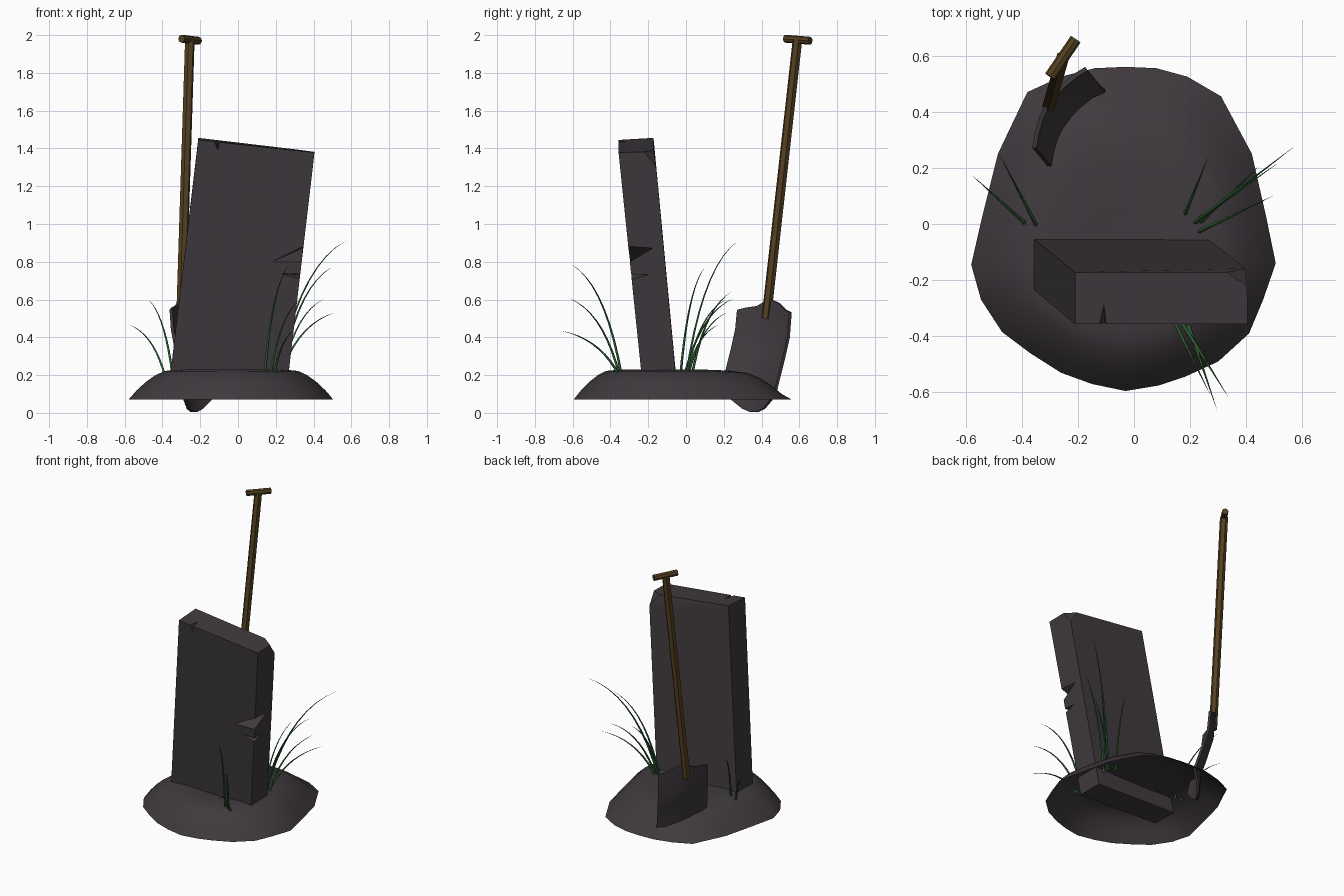
import bpy, bmesh, math
from mathutils import Vector

cube = bpy.data.objects.get("Cube")
if cube:
    bpy.data.objects.remove(cube, do_unlink=True)


def material(name, rgb):
    m = bpy.data.materials.new(name)
    m.use_nodes = True
    m.diffuse_color = (*rgb, 1)
    bsdf = next(n for n in m.node_tree.nodes if n.type == 'BSDF_PRINCIPLED')
    bsdf.inputs["Base Color"].default_value = (*rgb, 1)
    return m


STONE = material("dark_stone", (0.050, 0.041, 0.047))
WOOD = material("brown_wood", (0.090, 0.052, 0.015))
GREEN = material("grass_green", (0.030, 0.125, 0.038))


def finish(name, bm, mat):
    bmesh.ops.recalc_face_normals(bm, faces=bm.faces)
    me = bpy.data.meshes.new(name)
    bm.to_mesh(me)
    bm.free()
    ob = bpy.data.objects.new(name, me)
    bpy.context.collection.objects.link(ob)
    me.materials.append(mat)
    return ob


def activate(ob):
    bpy.ops.object.select_all(action='DESELECT')
    ob.select_set(True)
    bpy.context.view_layer.objects.active = ob


def hull(name, points, mat):
    bm = bmesh.new()
    for p in points:
        bm.verts.new(p)
    bmesh.ops.convex_hull(bm, input=bm.verts)
    bmesh.ops.dissolve_limit(bm, angle_limit=math.radians(3), verts=bm.verts, edges=bm.edges)
    return finish(name, bm, mat)


def rod(name, a, b, radius, sides, mat):
    a, b = Vector(a), Vector(b)
    bm = bmesh.new()
    bmesh.ops.create_cone(bm, cap_ends=True, segments=sides, radius1=radius,
                          radius2=radius, depth=(b - a).length)
    ob = finish(name, bm, mat)
    ob.location = (a + b) / 2
    ob.rotation_euler = (b - a).to_track_quat('Z', 'Y').to_euler()
    return ob


# Earth mound: open shell, rim outline shrunk ring by ring
RIM = [(-.03, .56), (.08, .555), (.19, .525), (.31, .455), (.42, .25), (.47, .03),
       (.505, -.14), (.46, -.27), (.41, -.39), (.30, -.49), (.18, -.545), (.09, -.575),
       (-.03, -.595), (-.15, -.57), (-.26, -.53), (-.37, -.46), (-.47, -.385), (-.545, -.27),
       (-.58, -.145), (-.54, .03), (-.485, .25), (-.38, .47), (-.26, .525), (-.14, .555)]
center = Vector((-.03, -.1))
bm = bmesh.new()
rings = []
for scale, z in [(1, .07), (.92, .12), (.83, .165), (.74, .2), (.65, .222), (.5, .23), (.25, .222)]:
    ring = []
    for p in RIM:
        x, y = center + (Vector(p) - center) * scale
        drop = .02 * max(0, y - .1) / .4 if scale < 1 else 0
        ring.append(bm.verts.new((x, y, z - drop)))
    rings.append(ring)
n = len(RIM)
for lo, hi in zip(rings, rings[1:]):
    for i in range(n):
        bm.faces.new((lo[i], lo[(i + 1) % n], hi[(i + 1) % n], hi[i]))
bm.faces.new(rings[-1])
mound = finish("mound", bm, STONE)
activate(mound)
bpy.ops.object.shade_smooth_by_angle(angle=math.radians(40))

# Leaning slab with one broken back corner
slab = hull("slab", [
    (-.21, -.357, 1.445), (-.21, -.172, 1.456), (.405, -.357, 1.378),
    (.33, -.172, 1.392), (.403, -.22, 1.382), (.396, -.158, 1.30),
    (-.368, -.225, .12), (-.368, -.045, .12), (.255, -.225, .10), (.255, -.045, .10)], STONE)

# Chips cut from the slab edges
CHIPS = [
    [(-.135, -.37, 1.46), (-.095, -.37, 1.46), (-.105, -.35, 1.385), (-.108, -.26, 1.46)],
    [(.17, -.305, .795), (.36, -.32, .89), (.36, -.32, .785), (.36, -.165, .88), (.17, -.31, .79)],
    [(.22, -.30, .738), (.35, -.32, .735), (.35, -.32, .69), (.35, -.18, .73)]]
for chip in CHIPS:
    cutter = hull("chip_cutter", chip, STONE)
    cutter.hide_render = True
    mod = slab.modifiers.new("chip", 'BOOLEAN')
    mod.operation = 'DIFFERENCE'
    mod.solver = 'EXACT'
    mod.object = cutter
    activate(slab)
    bpy.ops.object.modifier_apply(modifier=mod.name)
    bpy.data.objects.remove(cutter, do_unlink=True)

# Shovel: shaft, cross grip and curved blade
rod("shovel_shaft", (-.302, .425, .50), (-.255, .59, 1.975), .026, 6, WOOD)
rod("shovel_grip", (-.299, .525, 1.981), (-.208, .658, 1.970), .021, 8, WOOD)

across = Vector((.55, .84, 0))
outward = Vector((-.84, .55, 0))
ROWS = [(.545, -.262, .412), (.42, -.255, .402), (.30, -.232, .375), (.17, -.205, .342), (.12, -.195, .335)]
COLUMNS = [-1, -.75, -.4, -.15, .15, .4, .75, 1]
TOP_LIFT = [0, .012, .02, .042, .052, .038, .0, -.012]
bm = bmesh.new()
grid = []
for r, (z, cx, cy) in enumerate(ROWS):
    line = []
    for s, lift in zip(COLUMNS, TOP_LIFT):
        bulge = 1 - s * s
        dz = lift if r == 0 else -.02 * s
        if r == len(ROWS) - 1:
            dz = -.117 * bulge
        p = Vector((cx, cy, z + dz)) + across * s * .168 + outward * (.045 * bulge)
        line.append(bm.verts.new(p))
    grid.append(line)
for a, b in zip(grid, grid[1:]):
    for i in range(len(COLUMNS) - 1):
        bm.faces.new((a[i], a[i + 1], b[i + 1], b[i]))
blade = finish("shovel_blade", bm, STONE)
solid = blade.modifiers.new("thickness", 'SOLIDIFY')
solid.thickness = .016
solid.offset = 0
activate(blade)
bpy.ops.object.modifier_apply(modifier=solid.name)
bpy.ops.object.shade_smooth_by_angle(angle=math.radians(30))

# Grass: arching tapered stems as (base, tip)
STEMS = {
    "left_grass": [((-.385, 0), (-.573, .17, .465)), ((-.345, -.01), (-.48, .25, .605))],
    "right_grass": [((.21, 0), (.57, .275, .91)), ((.225, -.03), (.495, .10, .77)),
                    ((.22, .01), (.51, .215, .53)), ((.18, .03), (.265, .24, .64)),
                    ((.23, 0), (.45, .21, .60))],
    "front_grass": [((.14, -.34), (.27, -.605, .785)), ((.17, -.35), (.335, -.615, .605)),
                    ((.19, -.35), (.295, -.66, .435))]}
for name, stems in STEMS.items():
    curve = bpy.data.curves.new(name, 'CURVE')
    curve.dimensions = '3D'
    curve.bevel_depth = .0075
    curve.bevel_resolution = 0
    for base, tip in stems:
        base, tip = Vector((*base, .19)), Vector(tip)
        d = tip - base
        mid = base + Vector((d.x * .32, d.y * .32, d.z * .82))
        spline = curve.splines.new('POLY')
        spline.points.add(9)
        for i, pt in enumerate(spline.points):
            t = i / 9
            pt.co = (*(base * (1 - t) ** 2 + mid * 2 * t * (1 - t) + tip * t * t), 1)
            pt.radius = (1 - t) ** .8 + .03
    grass = bpy.data.objects.new(name, curve)
    bpy.context.collection.objects.link(grass)
    curve.materials.append(GREEN)
    activate(grass)
    bpy.ops.object.convert(target='MESH')
